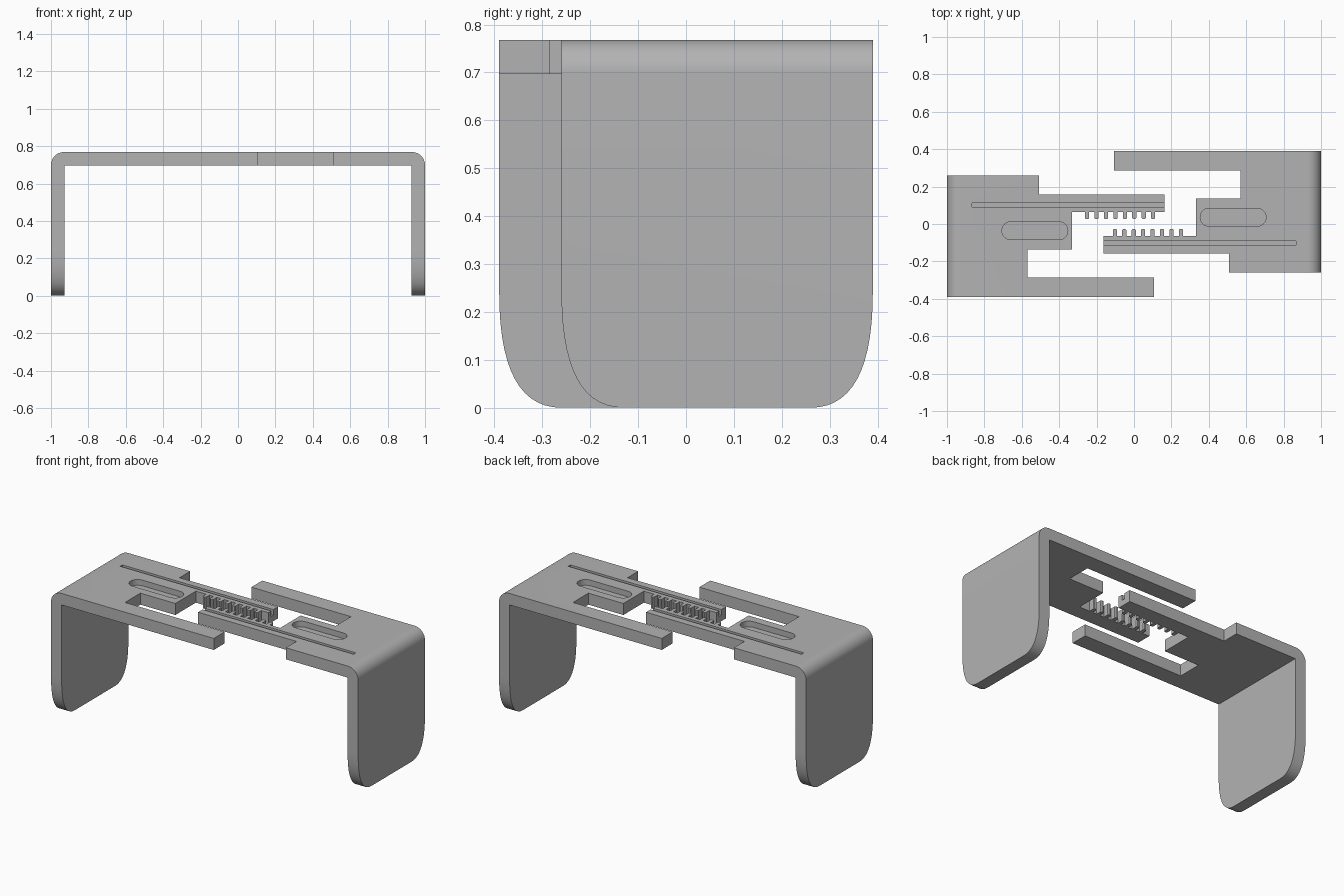
import bpy, bmesh, math
from mathutils import Matrix, Vector

if "Cube" in bpy.data.objects:
    bpy.data.objects.remove(bpy.data.objects["Cube"], do_unlink=True)

TOP, THICK = 0.768, 0.071
FRONT, BACK = -0.39, 0.26          # depth range of the left bracket

grey = bpy.data.materials.new("plain grey")
grey.use_nodes = True
grey.diffuse_color = (0.45, 0.45, 0.45, 1)
grey.node_tree.nodes["Principled BSDF"].inputs["Base Color"].default_value = grey.diffuse_color


def prism(name, points, axis, lo, hi):
    """Extrude a 2D outline along an axis; the outline uses the other two axes in order."""
    def place(p, d):
        v = list(p)
        v.insert("xyz".index(axis), d)
        return Vector(v)
    bm = bmesh.new()
    face = bm.faces.new([bm.verts.new(place(p, lo)) for p in points])
    ext = bmesh.ops.extrude_face_region(bm, geom=[face])
    moved = [e for e in ext["geom"] if isinstance(e, bmesh.types.BMVert)]
    bmesh.ops.translate(bm, verts=moved, vec=place((0, 0), hi - lo))
    bmesh.ops.recalc_face_normals(bm, faces=bm.faces)
    mesh = bpy.data.meshes.new(name)
    bm.to_mesh(mesh)
    bm.free()
    mesh.materials.append(grey)
    obj = bpy.data.objects.new(name, mesh)
    bpy.context.collection.objects.link(obj)
    return obj


def arc(cx, cy, r, start, end, steps):
    angles = [math.radians(start + (end - start) * i / steps) for i in range(steps + 1)]
    return [(cx + r * math.cos(a), cy + r * math.sin(a)) for a in angles]


def corner(y, inward, width=0.13, height=0.24, steps=14):
    """Soft foot corner, from the side edge down to the floor."""
    ts = [i / steps for i in range(steps + 1)]
    return [(y + inward * width * t * t, height * (1 - t) ** 2) for t in ts]


def combine(target, tool, operation):
    mod = target.modifiers.new("cut", 'BOOLEAN')
    mod.object, mod.operation, mod.solver = tool, operation, 'EXACT'
    bpy.context.view_layer.objects.active = target
    bpy.ops.object.modifier_apply(modifier=mod.name)
    bpy.data.objects.remove(tool, do_unlink=True)


# Bent strip: leg and top plate with a rounded outer bend
r = 0.07
strip = [(-1, 0), (-0.928, 0), (-0.928, TOP - THICK), (0.3, TOP - THICK), (0.3, TOP)]
strip += arc(-1 + r, TOP - r, r, 90, 180, 12)
bracket = prism("left_bracket", strip, "y", -0.6, 0.6)

# Plan outline: guide arm, step, toothed arm
plan = [(-1.1, FRONT), (0.108, FRONT), (0.108, -0.285), (-0.57, -0.285),
        (-0.57, -0.135), (-0.332, -0.135), (-0.332, 0.064)]
for i in range(8):
    x = -0.251 + 0.0505 * i
    plan += [(x - 0.011, 0.064), (x - 0.011, 0.032), (x - 0.006, 0.026),
             (x + 0.006, 0.026), (x + 0.011, 0.032), (x + 0.011, 0.064)]
plan += [(0.162, 0.064), (0.162, 0.157), (-0.508, 0.157), (-0.508, BACK), (-1.1, BACK)]
combine(bracket, prism("plan_cutter", plan, "z", -0.1, 1), 'INTERSECT')

# Rounded foot corners
side = corner(FRONT, 1) + corner(BACK, -1)[::-1] + [(BACK, 1), (FRONT, 1)]
combine(bracket, prism("foot_cutter", side, "x", -1.2, 0.6), 'INTERSECT')

# Oblong thumb recess and long narrow groove in the top face
oblong = arc(-0.402, -0.036, 0.048, -90, 90, 16) + arc(-0.658, -0.036, 0.048, 90, 270, 16)
combine(bracket, prism("recess_cutter", oblong, "z", TOP - 0.035, 1), 'DIFFERENCE')
groove = [(-0.866, 0.091), (0.3, 0.091), (0.3, 0.113), (-0.866, 0.113)]
combine(bracket, prism("groove_cutter", groove, "z", TOP - 0.035, 1), 'DIFFERENCE')

# Smooth the curves, keep the edges sharp
bpy.ops.object.select_all(action='DESELECT')
bracket.select_set(True)
bpy.context.view_layer.objects.active = bracket
bpy.ops.object.shade_smooth_by_angle(angle=math.radians(30))

# Matching right bracket, turned half round
right = bracket.copy()
right.data = bracket.data.copy()
right.name = "right_bracket"
right.data.transform(Matrix.Rotation(math.pi, 4, 'Z'))
bpy.context.collection.objects.link(right)
